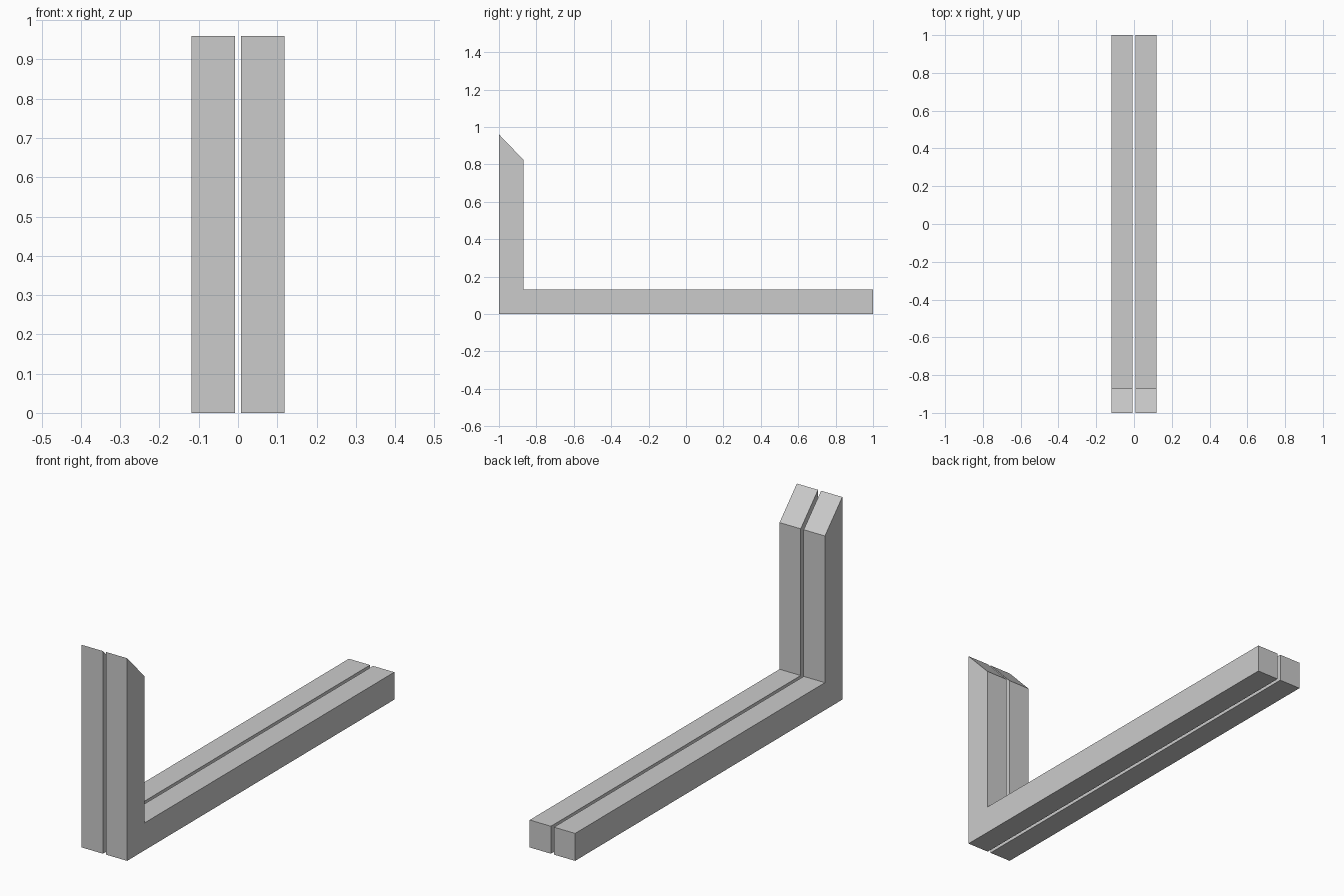
import bpy
import bmesh

# Remove the default object
cube = bpy.data.objects.get("Cube")
if cube:
    bpy.data.objects.remove(cube, do_unlink=True)

# Single flat grey
GREY = (0.6, 0.6, 0.6, 1.0)
mat = bpy.data.materials.new("plain grey")
mat.use_nodes = True
mat.diffuse_color = GREY
mat.node_tree.nodes["Principled BSDF"].inputs["Base Color"].default_value = GREY

# L-shaped side profile (y, z) with a mitred top
BAR = 0.13
TOP = 0.96
PROFILE = [(-1, 0), (1, 0), (1, BAR), (BAR - 1, BAR), (BAR - 1, TOP - BAR - 0.005), (-1, TOP)]
INNER, OUTER = 0.008, 0.119


def angle_bar(name, x0, x1):
    """Extrude the profile across x from x0 to x1."""
    bm = bmesh.new()
    face = bm.faces.new([bm.verts.new((x0, y, z)) for y, z in PROFILE])
    new = bmesh.ops.extrude_face_region(bm, geom=[face])["geom"]
    moved = [v for v in new if isinstance(v, bmesh.types.BMVert)]
    bmesh.ops.translate(bm, verts=moved, vec=(x1 - x0, 0, 0))
    bmesh.ops.recalc_face_normals(bm, faces=bm.faces)
    mesh = bpy.data.meshes.new(name)
    bm.to_mesh(mesh)
    bm.free()
    mesh.materials.append(mat)
    obj = bpy.data.objects.new(name, mesh)
    bpy.context.collection.objects.link(obj)
    return obj


# Matching pair with a narrow open gap between them
angle_bar("left_angle_bar", INNER, OUTER)
angle_bar("right_angle_bar", -OUTER, -INNER)
